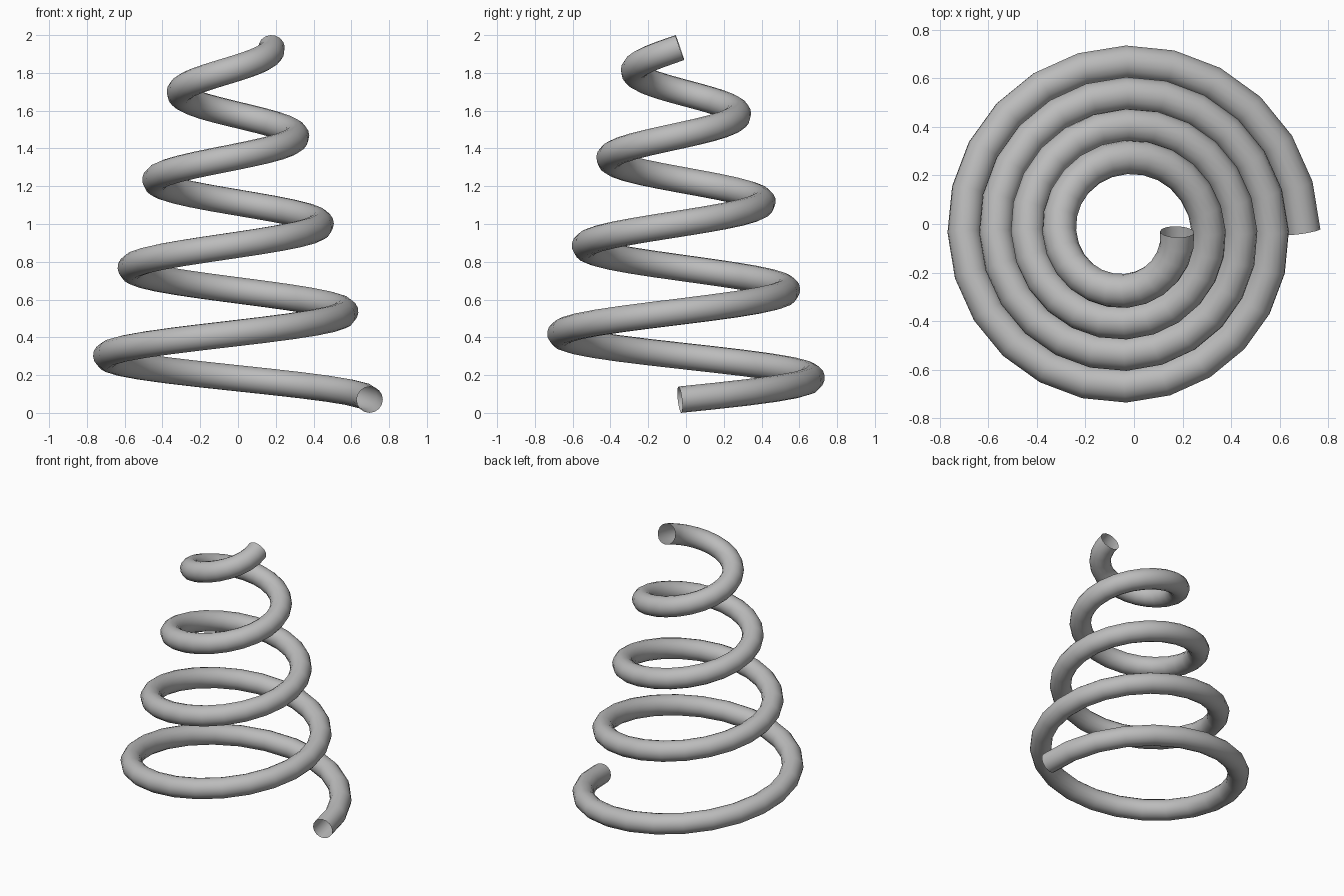
import bpy
from math import cos, sin, tau

cube = bpy.data.objects.get("Cube")
if cube:
    bpy.data.objects.remove(cube, do_unlink=True)

TURNS, STEPS = 4, 24                  # coil count, segments per turn
R_BOTTOM, R_TOP = 0.73, 0.21          # coil radius at each end
Z_BOTTOM, Z_TOP = 0.07, 1.934         # wire centre height at each end
WIRE = 0.07                           # wire radius
CX, CY = -0.0325, -0.0325             # spring axis

# Plain grey metal
grey = bpy.data.materials.new("grey")
grey.use_nodes = True
colour = (0.5, 0.5, 0.5, 1)
grey.diffuse_color = colour
grey.node_tree.nodes["Principled BSDF"].inputs["Base Color"].default_value = colour

# Conical helix path, climbing counter-clockwise
curve = bpy.data.curves.new("spring_coil", "CURVE")
curve.dimensions = "3D"
curve.bevel_depth = WIRE
curve.bevel_resolution = 6
curve.use_fill_caps = False           # the wire ends are open
count = TURNS * STEPS
path = curve.splines.new("POLY")
path.points.add(count)
for i, point in enumerate(path.points):
    t = i / count
    angle = tau * TURNS * t
    radius = R_BOTTOM + (R_TOP - R_BOTTOM) * t
    height = Z_BOTTOM + (Z_TOP - Z_BOTTOM) * t
    point.co = (CX + radius * cos(angle), CY + radius * sin(angle), height, 1)
path.use_smooth = True
curve.materials.append(grey)

# Turn the swept wire into a smooth mesh
spring = bpy.data.objects.new("spring_coil", curve)
bpy.context.collection.objects.link(spring)
bpy.ops.object.select_all(action="DESELECT")
spring.select_set(True)
bpy.context.view_layer.objects.active = spring
bpy.ops.object.convert(target="MESH")
bpy.ops.object.shade_smooth_by_angle()
